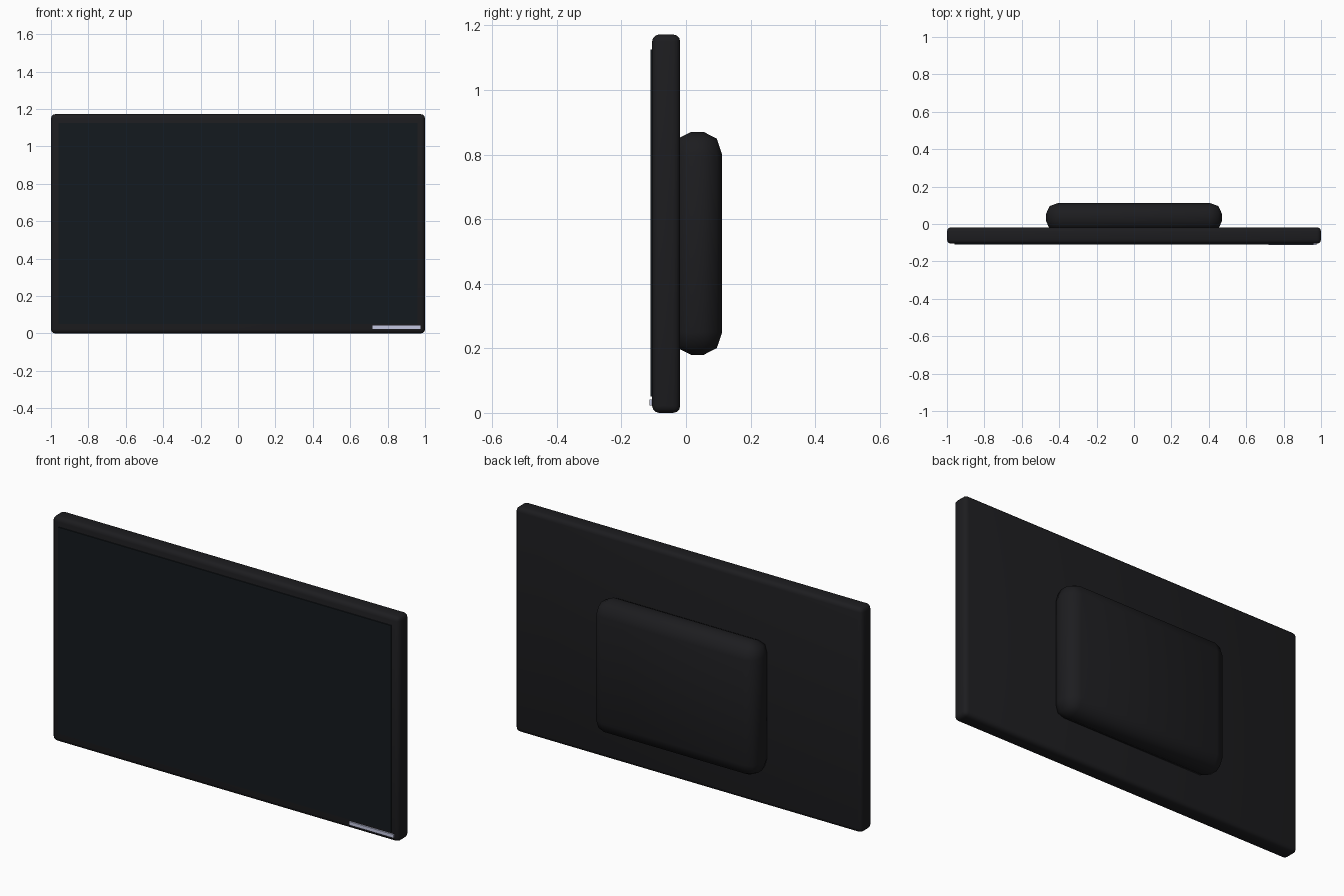
import bpy, bmesh
from mathutils import Vector

if "Cube" in bpy.data.objects:
    bpy.data.objects.remove(bpy.data.objects["Cube"])


def material(name, rgb):
    m = bpy.data.materials.new(name)
    m.diffuse_color = (*rgb, 1)
    m.use_nodes = True
    m.node_tree.nodes["Principled BSDF"].inputs["Base Color"].default_value = m.diffuse_color
    return m


def box(name, lo, hi, mat, bevel=None, segments=2):
    """Box between two corners; bevel gives the rounding depth along x, y, z."""
    lo, hi = Vector(lo), Vector(hi)
    unit = Vector(bevel) if bevel else Vector((1, 1, 1))
    bm = bmesh.new()
    bmesh.ops.create_cube(bm, size=1)
    for v in bm.verts:
        v.co = Vector([v.co[i] * (hi[i] - lo[i]) / unit[i] for i in range(3)])
    if bevel:
        bmesh.ops.bevel(bm, geom=bm.edges[:], offset=1, offset_type='OFFSET',
                        segments=segments, profile=0.5, affect='EDGES')
    for v in bm.verts:
        v.co = Vector([v.co[i] * unit[i] for i in range(3)])
    mesh = bpy.data.meshes.new(name)
    bm.to_mesh(mesh)
    bm.free()
    obj = bpy.data.objects.new(name, mesh)
    obj.location = (lo + hi) / 2
    bpy.context.collection.objects.link(obj)
    mesh.materials.append(mat)
    if bevel:
        bpy.ops.object.select_all(action='DESELECT')
        obj.select_set(True)
        bpy.context.view_layer.objects.active = obj
        bpy.ops.object.shade_smooth_by_angle(angle=0.87)
    return obj


casing = material("dark_casing", (0.012, 0.012, 0.014))
glass = material("screen_glass", (0.007, 0.010, 0.013))
silver = material("pale_strip", (0.55, 0.57, 0.75))

# Main flat panel with a softened rim
box("panel_frame", (-1, -0.105, 0), (1, -0.018, 1.172), casing, (0.022, 0.022, 0.022), 3)

# Screen standing slightly proud of the frame
box("screen", (-0.96, -0.110, 0.05), (0.96, -0.095, 1.125), glass)

# Pale strip in the lower right corner
box("indicator_strip", (0.72, -0.113, 0.023), (0.975, -0.098, 0.041), silver)

# Rounded housing on the back
box("rear_housing", (-0.47, -0.042, 0.18), (0.47, 0.112, 0.87), casing, (0.063, 0.057, 0.07), 2)
